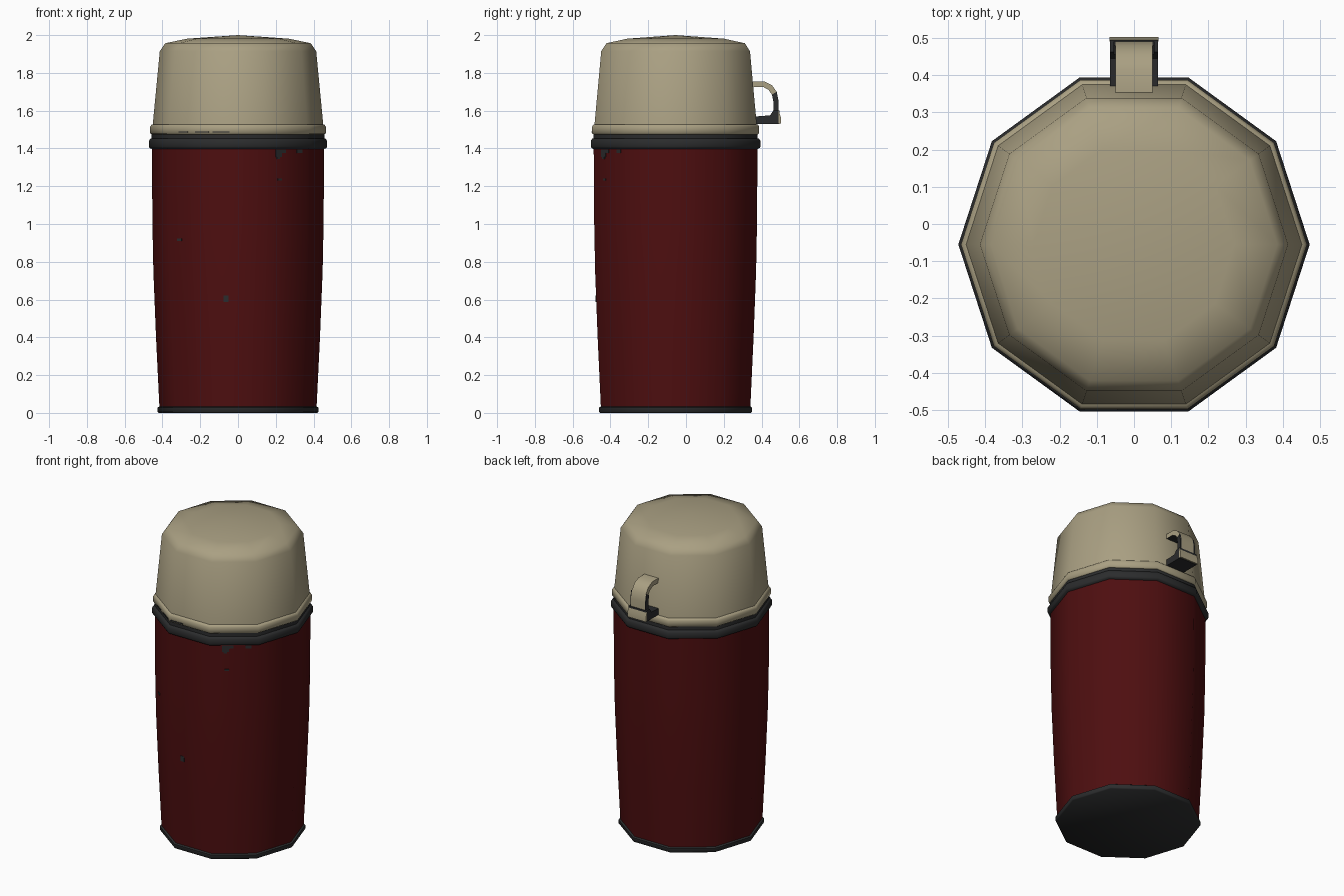
import bpy, bmesh, math
from mathutils import Vector, Matrix

cube = bpy.data.objects.get("Cube")
if cube:
    bpy.data.objects.remove(cube, do_unlink=True)

SIDES = 10
CY = -0.055          # axis of the flask, the handle fills the rest of the depth
STEP = 2 * math.pi / SIDES


def material(name, rgb):
    m = bpy.data.materials.new(name)
    m.use_nodes = True
    m.diffuse_color = (*rgb, 1)
    bsdf = m.node_tree.nodes["Principled BSDF"]
    bsdf.inputs["Base Color"].default_value = (*rgb, 1)
    bsdf.inputs["Roughness"].default_value = 0.6
    return m


RED = material("dark red paint", (0.076, 0.0045, 0.005))
TAN = material("tan plastic", (0.40, 0.35, 0.225))
DARK = material("dark metal", (0.024, 0.025, 0.026))


def finish(name, bm, mats, angle=55):
    bmesh.ops.recalc_face_normals(bm, faces=bm.faces)
    mesh = bpy.data.meshes.new(name)
    bm.to_mesh(mesh)
    bm.free()
    for m in mats:
        mesh.materials.append(m)
    ob = bpy.data.objects.new(name, mesh)
    bpy.context.collection.objects.link(ob)
    bpy.ops.object.select_all(action='DESELECT')
    ob.select_set(True)
    bpy.context.view_layer.objects.active = ob
    bpy.ops.object.shade_smooth_by_angle(angle=math.radians(angle))
    return ob


def lathe(name, profile, mat):
    """Ten-sided turned part from (radius, height) points, capped at the ends."""
    bm = bmesh.new()
    rings = []
    for r, z in profile:
        if r == 0:
            rings.append([bm.verts.new((0, CY, z))] * SIDES)
        else:
            rings.append([bm.verts.new((r * math.cos(i * STEP), CY + r * math.sin(i * STEP), z))
                          for i in range(SIDES)])
    for a, b in zip(rings, rings[1:]):
        for i in range(SIDES):
            j = (i + 1) % SIDES
            bm.faces.new(list(dict.fromkeys((a[i], a[j], b[j], b[i]))))
    for ring in (rings[0], rings[-1]):
        if ring[0] is not ring[1]:
            bm.faces.new(ring)
    return finish(name, bm, [mat])


def extrude_x(name, outline, half, mats, rule=None):
    """Prism across x from a (y, z) outline."""
    bm = bmesh.new()
    face = bm.faces.new([bm.verts.new((-half, y, z)) for y, z in outline])
    new = bmesh.ops.extrude_face_region(bm, geom=[face])["geom"]
    bmesh.ops.translate(bm, vec=(2 * half, 0, 0),
                        verts=[v for v in new if isinstance(v, bmesh.types.BMVert)])
    bmesh.ops.recalc_face_normals(bm, faces=bm.faces)
    if rule:
        for f in bm.faces:
            f.material_index = rule(f)
    return finish(name, bm, mats, 40)


# Flask body
lathe("base_ring", [(0.42, 0), (0.426, 0.006), (0.426, 0.028), (0.416, 0.034)], DARK)
lathe("body", [(0.416, 0.03), (0.434, 0.4), (0.448, 0.75), (0.453, 1.0), (0.456, 1.41)], RED)
lathe("collar", [(0.45, 1.395), (0.468, 1.402), (0.472, 1.41), (0.472, 1.44),
                 (0.464, 1.452), (0.45, 1.455)], DARK)
lathe("neck", [(0.457, 1.45), (0.457, 1.48)], DARK)

# Cup lid with its rim
lathe("lid_rim", [(0.456, 1.474), (0.465, 1.48), (0.465, 1.515), (0.458, 1.526), (0.445, 1.53)], TAN)
lathe("cup_lid", [(0.452, 1.52), (0.414, 1.915), (0.385, 1.957), (0.27, 1.981), (0, 2.0)], TAN)

# Curved handle strap, dark on its inner side
OUTER = [(0.35, 1.755), (0.415, 1.755), (0.455, 1.735), (0.48, 1.70), (0.49, 1.65), (0.49, 1.56)]
INNER = [(0.462, 1.56), (0.462, 1.65), (0.455, 1.685), (0.437, 1.71), (0.41, 1.725), (0.35, 1.725)]


def inner_dark(f):
    if abs(f.normal.x) > 0.9:
        return 0
    c = f.calc_center_median()
    toward = Vector((0, 0.40 - c.y, 1.62 - c.z))
    return 1 if f.normal.dot(toward) > 0 else 0


extrude_x("handle_strap", OUTER + INNER, 0.05, [TAN, DARK], inner_dark)

# Handle foot and its worn outer lip
extrude_x("handle_foot", [(0.35, 1.53), (0.494, 1.53), (0.494, 1.60), (0.462, 1.60),
                          (0.445, 1.575), (0.35, 1.568)], 0.064, [DARK])
extrude_x("handle_lip", [(0.49, 1.532), (0.503, 1.532), (0.503, 1.562), (0.49, 1.60)],
          0.066, [TAN])
for side, label in ((1, "left"), (-1, "right")):
    ob = extrude_x(label + "_handle_edge", [(0.462, 1.56), (0.49, 1.56), (0.49, 1.65),
                                           (0.48, 1.70), (0.455, 1.685), (0.462, 1.65)],
                   0.005, [DARK])
    ob.location.x = side * 0.05


# Chipped paint as thin plates lying on the flat sides
def chip(name, x, z, w, h, apothem):
    half_face = apothem * math.tan(STEP / 2)
    k = 0 if abs(x) < half_face else math.copysign(1, x)
    turn = k * STEP
    n = Vector((math.sin(turn), -math.cos(turn), 0))
    t = Vector((math.cos(turn), math.sin(turn), 0))
    s = (x - n.x * apothem) / t.x
    pos = n * apothem + t * s + Vector((0, CY, z))
    bm = bmesh.new()
    bmesh.ops.create_cube(bm, size=1)
    bmesh.ops.scale(bm, vec=(w, 0.006, h), verts=bm.verts)
    bmesh.ops.transform(bm, matrix=Matrix.Translation(pos) @ Matrix.Rotation(turn, 4, 'Z'),
                        verts=bm.verts)
    finish(name, bm, [DARK])


FLAT = math.cos(STEP / 2)
for i, (x, z, w, h, r) in enumerate([
        (0.215, 1.375, 0.04, 0.04, 0.456), (0.213, 1.36, 0.02, 0.03, 0.456),
        (0.24, 1.385, 0.03, 0.02, 0.456), (0.325, 1.385, 0.035, 0.02, 0.456),
        (0.22, 1.236, 0.025, 0.01, 0.455), (-0.31, 0.916, 0.03, 0.012, 0.452),
        (-0.064, 0.605, 0.026, 0.034, 0.443), (-0.19, 1.488, 0.09, 0.006, 0.465),
        (-0.09, 1.488, 0.09, 0.006, 0.465), (-0.29, 1.488, 0.06, 0.005, 0.465)]):
    chip(f"paint_chip_{i + 1}", x, z, w, h, r * FLAT)
